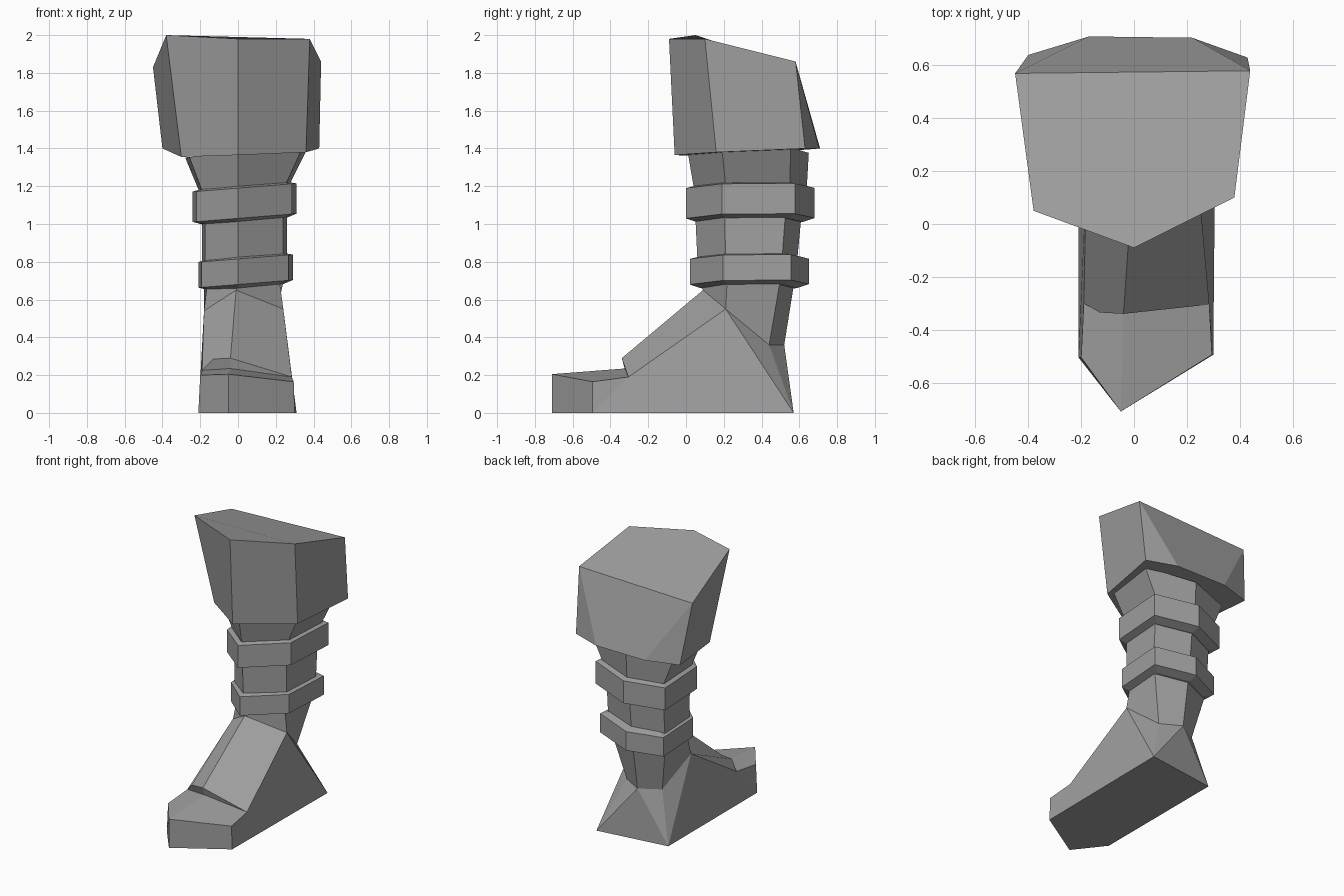
import bpy
import bmesh

cube = bpy.data.objects.get("Cube")
if cube:
    bpy.data.objects.remove(cube, do_unlink=True)

GREY = 0.35
grey = bpy.data.materials.new("plain_grey")
grey.use_nodes = True
grey.diffuse_color = (GREY, GREY, GREY, 1)
shader = next(n for n in grey.node_tree.nodes if n.type == 'BSDF_PRINCIPLED')
shader.inputs["Base Color"].default_value = grey.diffuse_color


def finish(name, bm):
    """Clean up a bmesh and turn it into a flat shaded grey object."""
    bmesh.ops.remove_doubles(bm, verts=bm.verts[:], dist=0.0005)
    bmesh.ops.recalc_face_normals(bm, faces=bm.faces[:])
    mesh = bpy.data.meshes.new(name)
    bm.to_mesh(mesh)
    bm.free()
    mesh.materials.append(grey)
    part = bpy.data.objects.new(name, mesh)
    bpy.context.scene.collection.objects.link(part)
    return part


def loft(name, rings):
    """Skin a stack of rings with equal point counts and cap both ends."""
    bm = bmesh.new()
    loops = [[bm.verts.new(point) for point in ring] for ring in rings]
    for upper, lower in zip(loops, loops[1:]):
        for i in range(len(upper)):
            bm.faces.new((upper[i - 1], upper[i], lower[i], lower[i - 1]))
    bm.faces.new(loops[0])
    bm.faces.new(loops[-1])
    return finish(name, bm)


def leg_ring(x_min, x_max, front, back, height):
    """Six sided section pointed at front and back, tilted sideways."""
    depth = back - front
    near, far = front + depth * 0.28, front + depth * 0.85
    outline = [(0, front), (x_max * 0.92, near), (x_max, far),
               (0.02, back), (x_min, far), (x_min * 0.92, near)]
    return [(x, y, height + x * 0.08) for x, y in outline]


def band(name, x_min, x_max, front, back, top, bottom):
    """Raised strap with sloping upper and lower rims."""
    inset = 0.06
    inner = (x_min + inset, x_max - inset, front + inset, back - inset)
    outer = (x_min, x_max, front, back)
    loft(name, [leg_ring(*inner, top + 0.015), leg_ring(*outer, top),
                leg_ring(*outer, bottom), leg_ring(*inner, bottom - 0.02)])


# Flared cuff: the back corners of the top fan out to the lower rim
back_left, back_right = (0.44, 0.58, 1.86), (-0.45, 0.57, 1.83)
cuff_top = [(0, -0.09, 1.98), (0.38, 0.1, 1.98), back_left, back_left,
            back_right, back_right, (-0.38, 0.05, 2)]
cuff_rim = [(0, -0.06, 1.365), (0.36, 0.16, 1.38), (0.43, 0.63, 1.4),
            (0.22, 0.705, 1.4), (-0.17, 0.71, 1.4), (-0.4, 0.64, 1.4),
            (-0.3, 0.16, 1.355)]
loft("cuff", [cuff_top, cuff_rim])

# Shaft, ending in the slanted ankle section
ankle = {
    "instep": (-0.01, 0.09, 0.65),
    "left_front": (0.24, 0.21, 0.55),
    "left_back": (0.16, 0.44, 0.36),
    "tendon": (0.02, 0.52, 0.36),
    "right_back": (-0.12, 0.44, 0.36),
    "right_front": (-0.18, 0.2, 0.54),
}
loft("shaft", [
    leg_ring(-0.28, 0.37, 0.01, 0.65, 1.375),
    leg_ring(-0.21, 0.28, 0.04, 0.64, 1.2),
    leg_ring(-0.19, 0.26, 0.05, 0.61, 1.03),
    leg_ring(-0.19, 0.26, 0.06, 0.59, 0.82),
    leg_ring(-0.18, 0.24, 0.08, 0.57, 0.67),
    list(ankle.values()),
])

# Two straps around the shaft
band("upper_strap", -0.24, 0.31, 0, 0.68, 1.19, 1.03)
band("lower_strap", -0.21, 0.29, 0.02, 0.65, 0.815, 0.68)

# Foot: sloping instep, small step, and pointed toe on a flat sole
foot_points = dict(
    ankle,
    step_ridge=(-0.04, -0.34, 0.29),
    step_bump=(-0.13, -0.335, 0.285),
    step_left=(0.285, -0.305, 0.19),
    step_right=(-0.19, -0.3, 0.225),
    step_base=(-0.04, -0.325, 0.235),
    toe_top=(-0.05, -0.71, 0.205),
    toe_left=(0.295, -0.495, 0.165),
    toe_right=(-0.2, -0.505, 0.2),
    sole_toe=(-0.05, -0.71, 0),
    sole_left=(0.3, -0.495, 0),
    sole_right=(-0.21, -0.505, 0),
    heel_left=(0.31, 0.57, 0),
    heel_right=(-0.21, 0.5, 0),
)
foot_faces = [
    "instep left_front step_left step_ridge",
    "instep step_ridge step_bump step_right right_front",
    "step_ridge step_left step_base",
    "step_ridge step_base step_right step_bump",
    "step_base step_left toe_left toe_top",
    "step_base toe_top toe_right step_right",
    "toe_top toe_left sole_left sole_toe",
    "toe_top sole_toe sole_right toe_right",
    "left_front left_back heel_left",
    "left_front heel_left sole_left step_left",
    "step_left sole_left toe_left",
    "right_front heel_right right_back",
    "right_front step_right sole_right heel_right",
    "step_right toe_right sole_right",
    "left_back tendon heel_left",
    "tendon heel_right heel_left",
    "tendon right_back heel_right",
    "sole_toe sole_left heel_left heel_right sole_right",
    "instep right_front right_back tendon left_back left_front",
]
bm = bmesh.new()
corners = {key: bm.verts.new(point) for key, point in foot_points.items()}
for face in foot_faces:
    bm.faces.new([corners[key] for key in face.split()])
finish("foot", bm)
